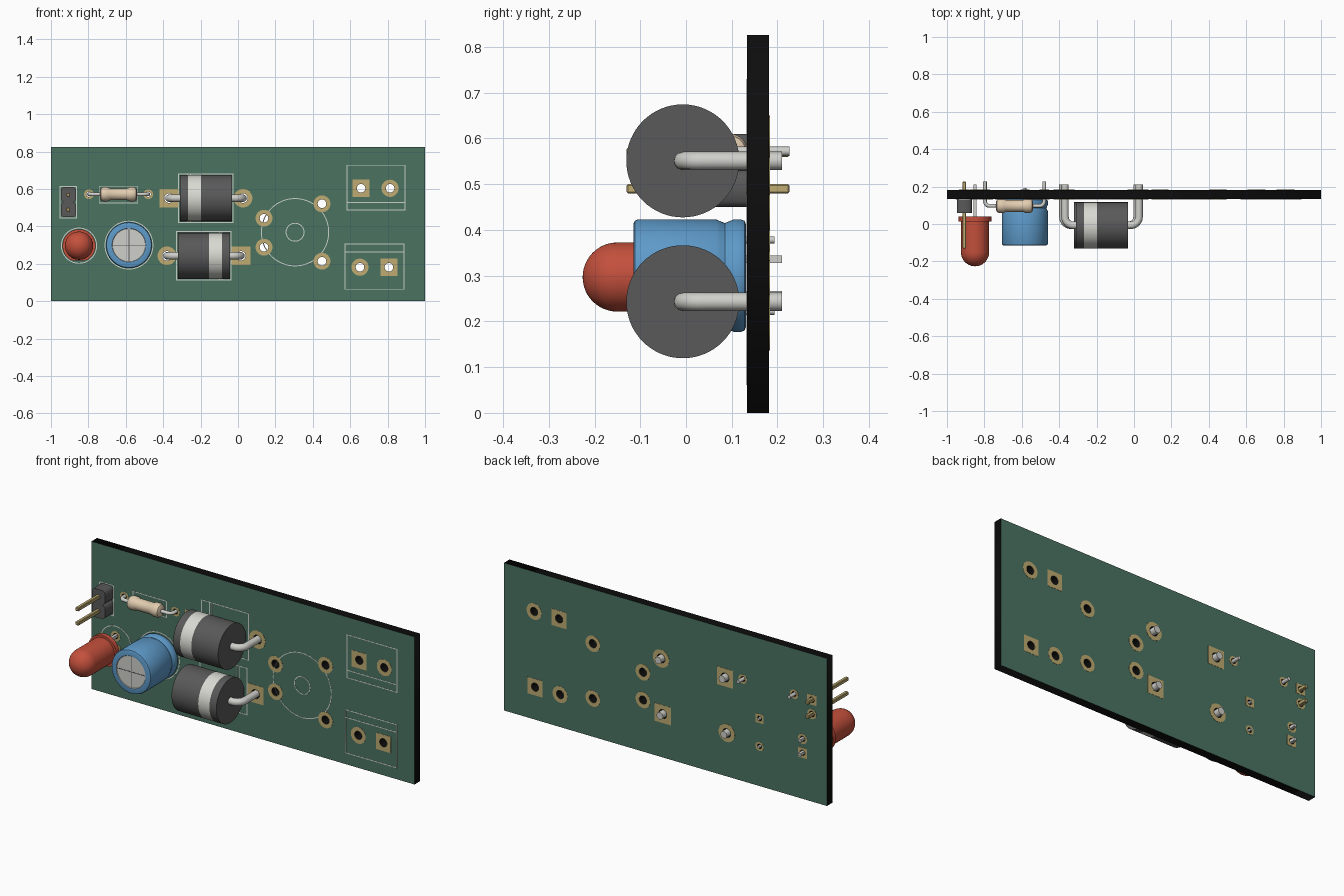
import bpy, bmesh
from math import sin, cos, pi, radians
from mathutils import Matrix

if "Cube" in bpy.data.objects:
    bpy.data.objects.remove(bpy.data.objects["Cube"])

YF, YB = 0.133, 0.182          # board front and back planes


def mat(name, r, g, b):
    m = bpy.data.materials.new(name)
    m.diffuse_color = (r, g, b, 1)
    m.use_nodes = True
    m.node_tree.nodes["Principled BSDF"].inputs["Base Color"].default_value = m.diffuse_color
    return m


GREEN = mat("solder_mask", 0.07, 0.17, 0.12)
BLACK = mat("board_edge", 0.004, 0.004, 0.004)
GOLD = mat("pad_gold", 0.52, 0.41, 0.17)
WHITE = mat("silkscreen", 0.6, 0.65, 0.6)
DARK = mat("dark_plastic", 0.1, 0.1, 0.1)
BAND = mat("band_white", 0.7, 0.7, 0.65)
METAL = mat("metal", 0.62, 0.62, 0.59)
BLUE = mat("sleeve_blue", 0.11, 0.32, 0.58)
RED = mat("lens_red", 0.55, 0.08, 0.045)
BEIGE = mat("resistor_beige", 0.75, 0.6, 0.43)


def finish(name, bm, mats, smooth=True):
    bmesh.ops.remove_doubles(bm, verts=bm.verts, dist=1e-5)
    bmesh.ops.recalc_face_normals(bm, faces=bm.faces)
    me = bpy.data.meshes.new(name)
    bm.to_mesh(me)
    bm.free()
    for m in mats:
        me.materials.append(m)
    ob = bpy.data.objects.new(name, me)
    bpy.context.collection.objects.link(ob)
    if smooth:
        bpy.ops.object.select_all(action='DESELECT')
        ob.select_set(True)
        bpy.context.view_layer.objects.active = ob
        bpy.ops.object.shade_smooth_by_angle(angle=radians(35))
    return ob


def curve_bmesh(cu, matrix=Matrix()):
    tmp = bpy.data.objects.new("tmp", cu)
    bpy.context.collection.objects.link(tmp)
    dg = bpy.context.evaluated_depsgraph_get()
    me = bpy.data.meshes.new_from_object(tmp.evaluated_get(dg))
    bpy.data.objects.remove(tmp)
    bm = bmesh.new()
    bm.from_mesh(me)
    bpy.data.meshes.remove(me)
    for f in bm.faces:
        f.material_index = 0
    bm.transform(matrix)
    return bm


def circle(x, z, r, n=32):
    return [(x + r * cos(2 * pi * i / n), z + r * sin(2 * pi * i / n)) for i in range(n)]


def rect(x0, z0, x1, z1):
    return [(x0, z0), (x1, z0), (x1, z1), (x0, z1)]


def plate(name, loops, y0, y1, mats, edge=False):
    """Flat plate in the xz plane; inner loops become holes."""
    cu = bpy.data.curves.new(name, 'CURVE')
    cu.dimensions, cu.fill_mode, cu.extrude = '2D', 'BOTH', (y1 - y0) / 2
    for lp in loops:
        sp = cu.splines.new('POLY')
        sp.points.add(len(lp) - 1)
        for p, (x, z) in zip(sp.points, lp):
            p.co = (x, z, 0, 1)
        sp.use_cyclic_u = True
    bm = curve_bmesh(cu, Matrix.Translation((0, (y0 + y1) / 2, 0)) @ Matrix.Rotation(pi / 2, 4, 'X'))
    bm.normal_update()
    if edge:
        for f in bm.faces:
            f.material_index = 0 if abs(f.normal.y) > 0.9 else 1
    return finish(name, bm, mats, False)


def wire(name, pts, r, m=METAL):
    cu = bpy.data.curves.new(name, 'CURVE')
    cu.dimensions, cu.bevel_depth, cu.bevel_resolution, cu.use_fill_caps = '3D', r, 4, True
    sp = cu.splines.new('POLY')
    sp.points.add(len(pts) - 1)
    for p, c in zip(sp.points, pts):
        p.co = (*c, 1)
    return finish(name, curve_bmesh(cu), [m])


def bent_lead(name, xb, xp, yc, z, yend, r, bend):
    """Lead leaving a body at xb, turning into the board at xp."""
    s = 1 if xp > xb else -1
    pts = [(xb, yc, z)]
    for i in range(9):
        a = pi / 2 * i / 8
        pts.append((xp - s * bend * (1 - sin(a)), yc + bend * (1 - cos(a)), z))
    wire(name, pts + [(xp, yend, z)], r)


def lathe(name, axis, centre, prof, mats, n=48):
    """prof: (radius, position along axis, material of the segment that follows)."""
    bm, rings = bmesh.new(), []
    for r, t, _ in prof:
        ring = []
        for i in range(n):
            u, w = r * cos(2 * pi * i / n), r * sin(2 * pi * i / n)
            co = (t, centre[0] + u, centre[1] + w) if axis == 'X' else (centre[0] + u, t, centre[1] + w)
            ring.append(bm.verts.new(co))
        rings.append(ring)
    for k in range(len(prof) - 1):
        for i in range(n):
            j = (i + 1) % n
            f = bm.faces.new((rings[k][i], rings[k][j], rings[k + 1][j], rings[k + 1][i]))
            f.material_index = prof[k][2]
    return finish(name, bm, mats)


def box(name, lo, hi, m):
    bm = bmesh.new()
    bmesh.ops.create_cube(bm, size=1)
    for v in bm.verts:
        v.co = [(a + b) / 2 + c * (b - a) for a, b, c in zip(lo, hi, v.co)]
    return finish(name, bm, [m], False)


# Pads: x, z, pad half size, hole radius, square?
PADS = [
    (0.658, 0.604, 0.046, 0.023, 1), (0.813, 0.604, 0.046, 0.023, 0),
    (0.652, 0.182, 0.046, 0.023, 0), (0.807, 0.182, 0.046, 0.023, 1),
    (0.139, 0.444, 0.045, 0.023, 0), (0.139, 0.289, 0.045, 0.023, 0),
    (0.449, 0.521, 0.045, 0.023, 0), (0.449, 0.214, 0.045, 0.023, 0),
    (-0.369, 0.551, 0.05, 0.025, 1), (0.027, 0.551, 0.05, 0.025, 0),
    (-0.38, 0.243, 0.05, 0.025, 0), (0.016, 0.243, 0.05, 0.025, 1),
    (-0.797, 0.572, 0.026, 0.014, 0), (-0.48, 0.572, 0.026, 0.014, 0),
    (-0.583, 0.378, 0.025, 0.013, 1), (-0.583, 0.222, 0.025, 0.013, 0),
    (-0.85, 0.336, 0.028, 0.015, 0), (-0.85, 0.258, 0.028, 0.015, 1),
    (-0.907, 0.57, 0.028, 0.016, 1), (-0.907, 0.49, 0.028, 0.016, 0),
]
plate("circuit_board", [rect(-1, 0, 1, 0.826)] + [circle(x, z, h) for x, z, _, h, _ in PADS],
      YF, YB, [GREEN, BLACK], edge=True)
for i, (x, z, s, h, sq) in enumerate(PADS):
    out = rect(x - s, z - s, x + s, z + s) if sq else circle(x, z, s)
    for side, y0 in (("front", YF - 0.0012), ("back", YB)):
        plate(f"pad_{side}_{i}", [out, circle(x, z, h)], y0, y0 + 0.0012, [GOLD])

# Silkscreen outlines (no lettering)
L = 0.0025


def silk(name, *loops):
    plate("silk_" + name, loops, YF - 0.0008, YF, [WHITE])


def silk_rect(name, x0, z0, x1, z1):
    silk(name, rect(x0 - L, z0 - L, x1 + L, z1 + L), rect(x0 + L, z0 + L, x1 - L, z1 - L))


def silk_circle(name, x, z, r):
    silk(name, circle(x, z, r + L, 64), circle(x, z, r - L, 64))


silk_rect("terminal_top", 0.583, 0.487, 0.893, 0.727)
silk("terminal_top_line", rect(0.583, 0.526, 0.893, 0.531))
silk_rect("terminal_bottom", 0.572, 0.064, 0.888, 0.305)
silk("terminal_bottom_line", rect(0.572, 0.26, 0.888, 0.265))
silk_circle("can_outline", 0.305, 0.369, 0.18)
silk_circle("can_centre", 0.305, 0.369, 0.048)
silk_circle("capacitor", -0.583, 0.3, 0.128)
silk_circle("lamp", -0.85, 0.297, 0.094)
silk_rect("resistor", -0.742, 0.525, -0.536, 0.615)
silk_rect("header", -0.951, 0.446, -0.863, 0.614)
for nm, x0, x1, zc, lines in (("diode_upper", -0.318, -0.027, 0.551, (-0.27, -0.255)),
                              ("diode_lower", -0.328, -0.037, 0.243, (-0.1, -0.085))):
    silk_rect(nm, x0, zc - 0.13, x1, zc + 0.13)
    for k, x in enumerate(lines):
        silk(f"{nm}_line_{k}", rect(x - L, zc - 0.13, x + L, zc + 0.13))

# Large diodes with a pale band
for nm, x0, x1, b0, b1, z, pl, pr in (
        ("diode_upper", -0.31, -0.032, -0.267, -0.198, 0.551, -0.369, 0.027),
        ("diode_lower", -0.32, -0.043, -0.155, -0.086, 0.243, -0.38, 0.016)):
    R, yc = 0.1235, -0.007
    lathe(nm, 'X', (yc, z), [(0, x0, 0), (R, x0, 0), (R, b0, 1), (R, b1, 0), (R, x1, 0), (0, x1, 0)],
          [DARK, BAND], 64)
    bent_lead(nm + "_lead_left", x0 + 0.01, pl, yc, z, 0.21, 0.02, 0.045)
    bent_lead(nm + "_lead_right", x1 - 0.01, pr, yc, z, 0.21, 0.02, 0.045)

# Resistor: dog-bone body and two bent leads
half = [(0, 0.099), (0.022, 0.099), (0.033, 0.093), (0.038, 0.082), (0.038, 0.06), (0.032, 0.046)]
prof = [(r, -0.639 - t, 0) for r, t in half] + [(r, -0.639 + t, 0) for r, t in reversed(half)]
lathe("resistor_body", 'X', (0.097, 0.572), prof, [BEIGE], 32)
bent_lead("resistor_lead_left", -0.73, -0.797, 0.097, 0.572, 0.226, 0.01, 0.025)
bent_lead("resistor_lead_right", -0.548, -0.48, 0.097, 0.572, 0.226, 0.01, 0.025)

# Electrolytic capacitor: blue sleeve, metal top with score cross
R = 0.123
lathe("capacitor_body", 'Y', (-0.583, 0.3), [
    (0, YF - 0.002, 0), (0.112, YF - 0.002, 0), (0.12, 0.128, 0), (R, 0.12, 0), (R, 0.105, 0), (0.119, 0.095, 0),
    (0.115, 0.085, 0), (0.119, 0.075, 0), (R, 0.066, 0), (R, -0.105, 0), (0.12, -0.112, 0),
    (0.113, -0.115, 0), (0.09, -0.115, 1), (0.088, -0.112, 1), (0, -0.112, 1)], [BLUE, METAL], 64)
box("capacitor_score_a", (-0.669, -0.1128, 0.298), (-0.497, -0.11, 0.302), DARK)
box("capacitor_score_b", (-0.585, -0.1128, 0.214), (-0.581, -0.11, 0.386), DARK)
for k, z in enumerate((0.378, 0.222)):
    wire(f"capacitor_lead_{k}", [(-0.583, 0.12, z), (-0.583, 0.193, z)], 0.0075)

# Indicator lamp: domed lens, flange with a flat, two legs
r = 0.0755
dome = [(r * cos(pi / 2 * i / 12), -0.1505 - r * sin(pi / 2 * i / 12), 0) for i in range(13)]
lamp = lathe("lamp_lens", 'Y', (-0.85, 0.297),
             [(0, 0.04, 0), (0.088, 0.04, 0), (0.088, 0.014, 0), (r, 0.014, 0)] + dome, [RED], 48)
for v in lamp.data.vertices:
    v.co.z = max(v.co.z, 0.297 - 0.078)
for k, z in enumerate((0.336, 0.258)):
    box(f"lamp_leg_{k}", (-0.858, 0.035, z - 0.008), (-0.842, 0.21, z + 0.008), METAL)

# Two-pin header: chamfered blocks and square pins
for k, z in enumerate((0.57, 0.49)):
    c, a, b = 0.012, 0.04, 0.04
    x = -0.907
    oct_ = [(x - a, z - b + c), (x - a + c, z - b), (x + a - c, z - b), (x + a, z - b + c),
            (x + a, z + b - c), (x + a - c, z + b), (x - a + c, z + b), (x - a, z + b - c)]
    plate(f"header_block_{k}", [oct_], 0.06, YF, [DARK])
    pin = box(f"header_pin_{k}", (x - 0.01, -0.13, z - 0.01), (x + 0.01, 0.226, z + 0.01), GOLD)
    for v in pin.data.vertices:          # tapered tips come from a small bevel
        v.select = True
    bv = pin.modifiers.new("tip_bevel", 'BEVEL')
    bv.width, bv.segments = 0.003, 1
